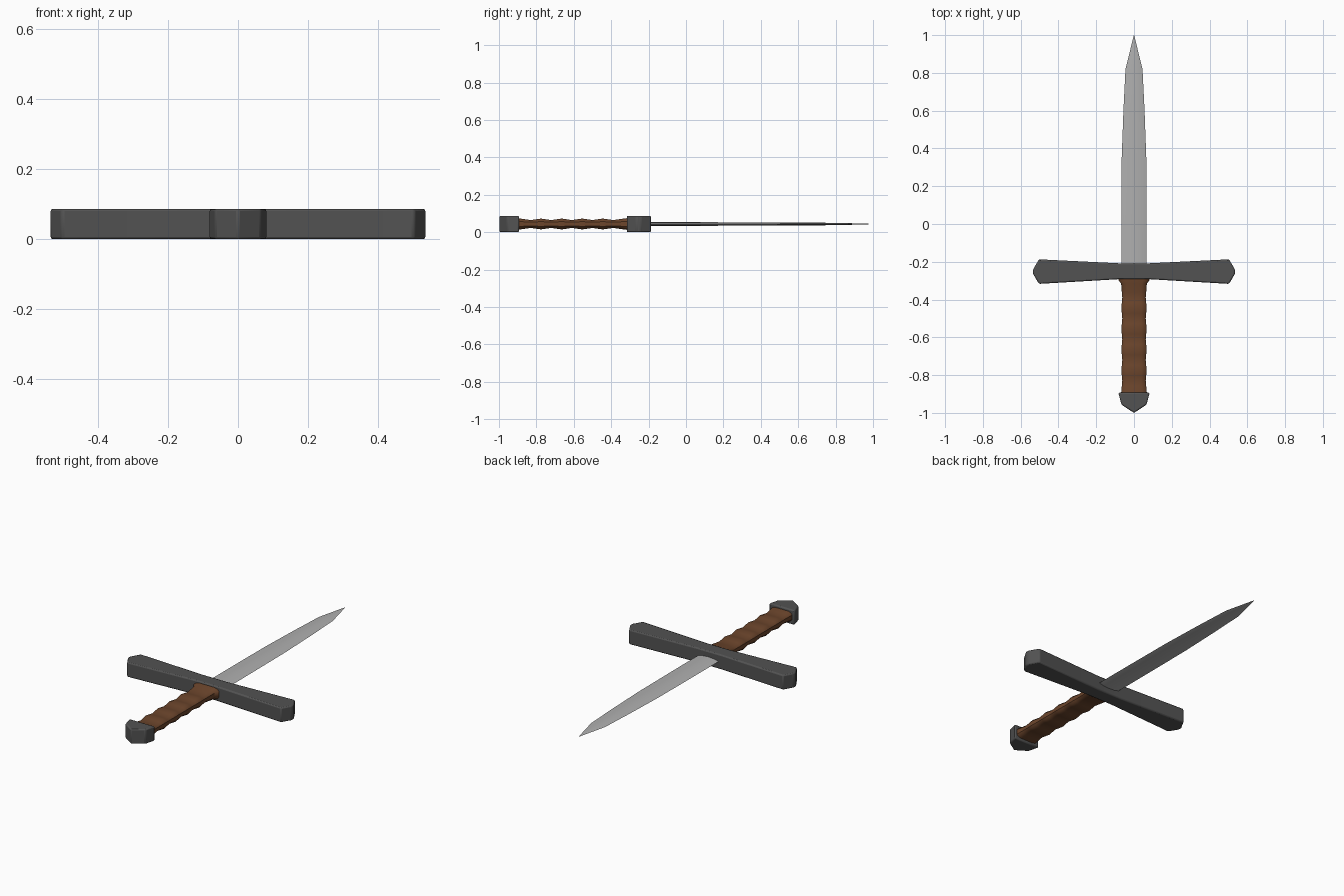
import bpy, bmesh, math

if "Cube" in bpy.data.objects:
    bpy.data.objects.remove(bpy.data.objects["Cube"])

ZC = 0.0435  # mid height of the whole sword


def material(name, rgb):
    m = bpy.data.materials.new(name)
    m.diffuse_color = (*rgb, 1)
    m.use_nodes = True
    m.node_tree.nodes["Principled BSDF"].inputs["Base Color"].default_value = m.diffuse_color
    return m


def make_object(name, bm, mat, angle):
    bmesh.ops.recalc_face_normals(bm, faces=bm.faces)
    me = bpy.data.meshes.new(name)
    bm.to_mesh(me)
    bm.free()
    ob = bpy.data.objects.new(name, me)
    bpy.context.collection.objects.link(ob)
    me.materials.append(mat)
    bpy.ops.object.select_all(action='DESELECT')
    ob.select_set(True)
    bpy.context.view_layer.objects.active = ob
    bpy.ops.object.shade_smooth_by_angle(angle=math.radians(angle))
    return ob


def loft(name, section, stations, mat, angle):
    """Sweep a unit section (x, z) along y; stations are (y, half width, half height)."""
    bm = bmesh.new()
    rings = [[bm.verts.new((x * w, y, ZC + z * h)) for x, z in section]
             for y, w, h in stations]
    n = len(section)
    for a, b in zip(rings, rings[1:]):
        for i in range(n):
            bm.faces.new((a[i], a[(i + 1) % n], b[(i + 1) % n], b[i]))
    bm.faces.new(rings[0])
    bm.faces.new(rings[-1])
    return make_object(name, bm, mat, angle)


def slab(name, half_outline, half_height, bevel, mat):
    """Extrude an outline mirrored in x, with bevelled edges."""
    outline = half_outline + [(-x, y) for x, y in reversed(half_outline) if x > 0]
    bm = bmesh.new()
    face = bm.faces.new([bm.verts.new((x, y, ZC - half_height)) for x, y in outline])
    ext = bmesh.ops.extrude_face_region(bm, geom=[face])
    top = [v for v in ext['geom'] if isinstance(v, bmesh.types.BMVert)]
    bmesh.ops.translate(bm, verts=top, vec=(0, 0, 2 * half_height))
    ob = make_object(name, bm, mat, 30)
    mod = ob.modifiers.new("edge_bevel", 'BEVEL')
    mod.width = bevel
    mod.segments = 2
    mod.limit_method = 'ANGLE'
    mod.angle_limit = math.radians(20)
    return ob


steel = material("steel", (0.43, 0.43, 0.43))
iron = material("dark_iron", (0.085, 0.085, 0.085))
leather = material("leather", (0.15, 0.06, 0.025))

# Blade: lens-shaped section, tapering to a point
lens = [(1, 0), (0.6, 0.7), (0, 1), (-0.6, 0.7), (-1, 0), (-0.6, -0.7), (0, -1), (0.6, -0.7)]
loft("blade", lens, [(-0.25, 0.067, 0.010), (0.0, 0.067, 0.0097), (0.35, 0.065, 0.009),
                     (0.60, 0.056, 0.008), (0.82, 0.045, 0.006), (1.0, 0.0008, 0.0006)], steel, 30)

# Cross guard: flared towards pointed ends
slab("cross_guard", [(0, -0.292), (0.08, -0.292), (0.503, -0.317), (0.535, -0.263),
                     (0.535, -0.242), (0.503, -0.187), (0.08, -0.208), (0, -0.208)],
     0.0435, 0.007, iron)

# Pommel: block with a pointed end
slab("pommel", [(0, -1.0), (0.066, -0.957), (0.083, -0.893), (0, -0.893)], 0.0435, 0.007, iron)

# Grip: ribbed, rounded-rectangle section
grip_section = [(1, 0.45), (0.88, 0.8), (0.6, 1), (-0.6, 1), (-0.88, 0.8), (-1, 0.45),
                (-1, -0.45), (-0.88, -0.8), (-0.6, -1), (0.6, -1), (0.88, -0.8), (1, -0.45)]
stations = [(-0.91, 0.071, 0.031)]
for i in range(20):
    y = -0.885 + i * 0.0275
    wave = math.cos(math.tau * i / 4)
    stations.append((y, 0.0645 + 0.0025 * wave, 0.025 + 0.004 * wave))
stations += [(-0.315, 0.068, 0.031), (-0.298, 0.082, 0.034), (-0.27, 0.082, 0.034)]
loft("grip", grip_section, stations, leather, 35)
